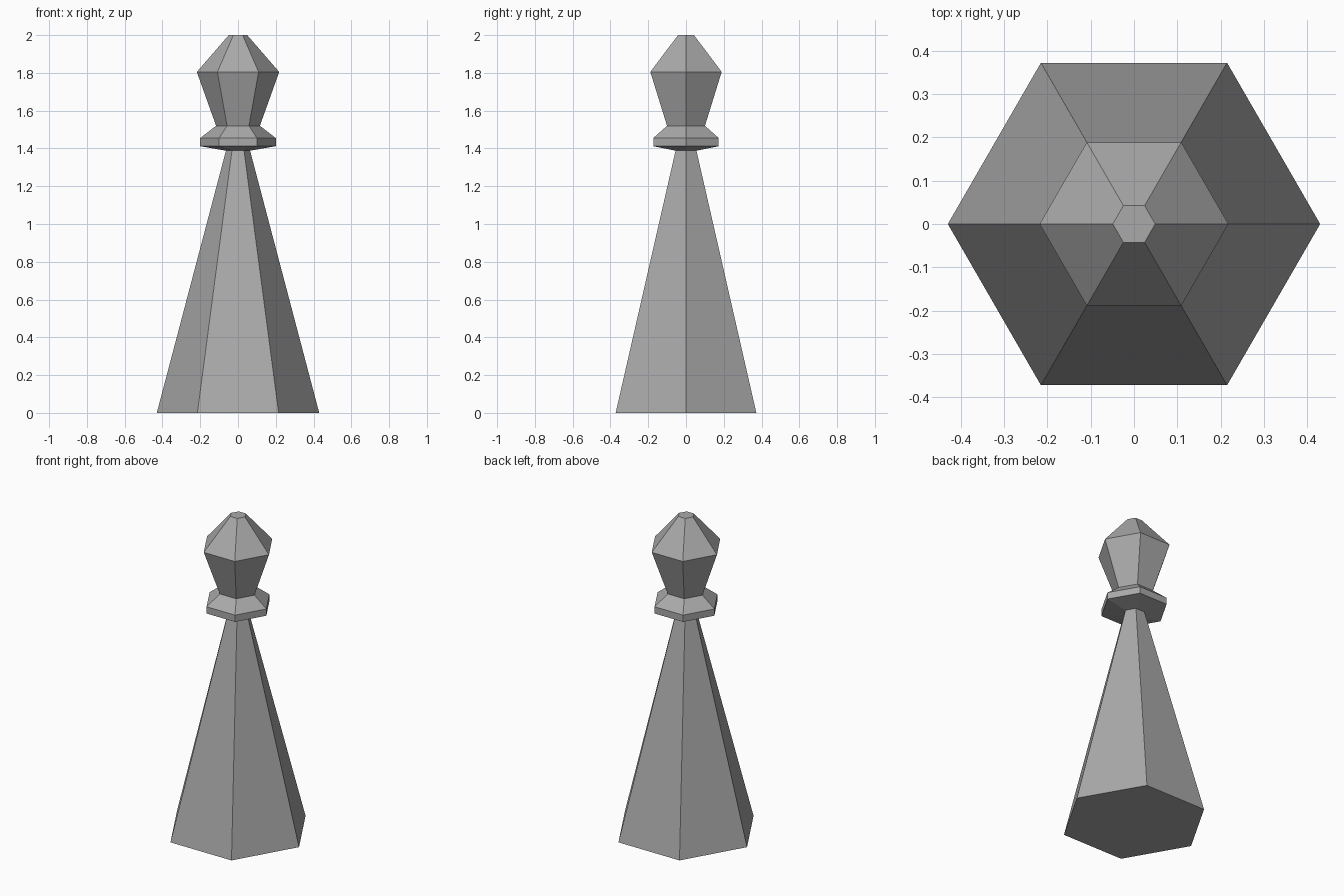
import bpy
import bmesh
from math import cos, sin, pi

SIDES = 6

cube = bpy.data.objects.get("Cube")
if cube:
    bpy.data.objects.remove(cube, do_unlink=True)

# Single grey stone colour
grey = bpy.data.materials.new("plain_grey")
grey.use_nodes = True
colour = (0.4, 0.4, 0.4, 1)
grey.diffuse_color = colour
grey.node_tree.nodes["Principled BSDF"].inputs["Base Color"].default_value = colour


def turned_part(name, profile):
    """Closed six-sided solid from (radius, height) rings, bottom to top."""
    bm = bmesh.new()
    rings = [[bm.verts.new((r * cos(2 * pi * i / SIDES), r * sin(2 * pi * i / SIDES), z))
              for i in range(SIDES)] for r, z in profile]
    for low, high in zip(rings, rings[1:]):
        for i in range(SIDES):
            j = (i + 1) % SIDES
            bm.faces.new((low[i], low[j], high[j], high[i]))
    bm.faces.new(rings[0][::-1])
    bm.faces.new(rings[-1])
    mesh = bpy.data.meshes.new(name)
    bm.to_mesh(mesh)
    bm.free()
    mesh.materials.append(grey)
    obj = bpy.data.objects.new(name, mesh)
    bpy.context.collection.objects.link(obj)
    return obj


# Tapered body, flared collar and faceted head
turned_part("body", [(0.43, 0), (0.064, 1.388)])
turned_part("collar", [(0.064, 1.388), (0.2, 1.412), (0.2, 1.455), (0.116, 1.52)])
turned_part("head", [(0.116, 1.52), (0.218, 1.805), (0.049, 2)])
